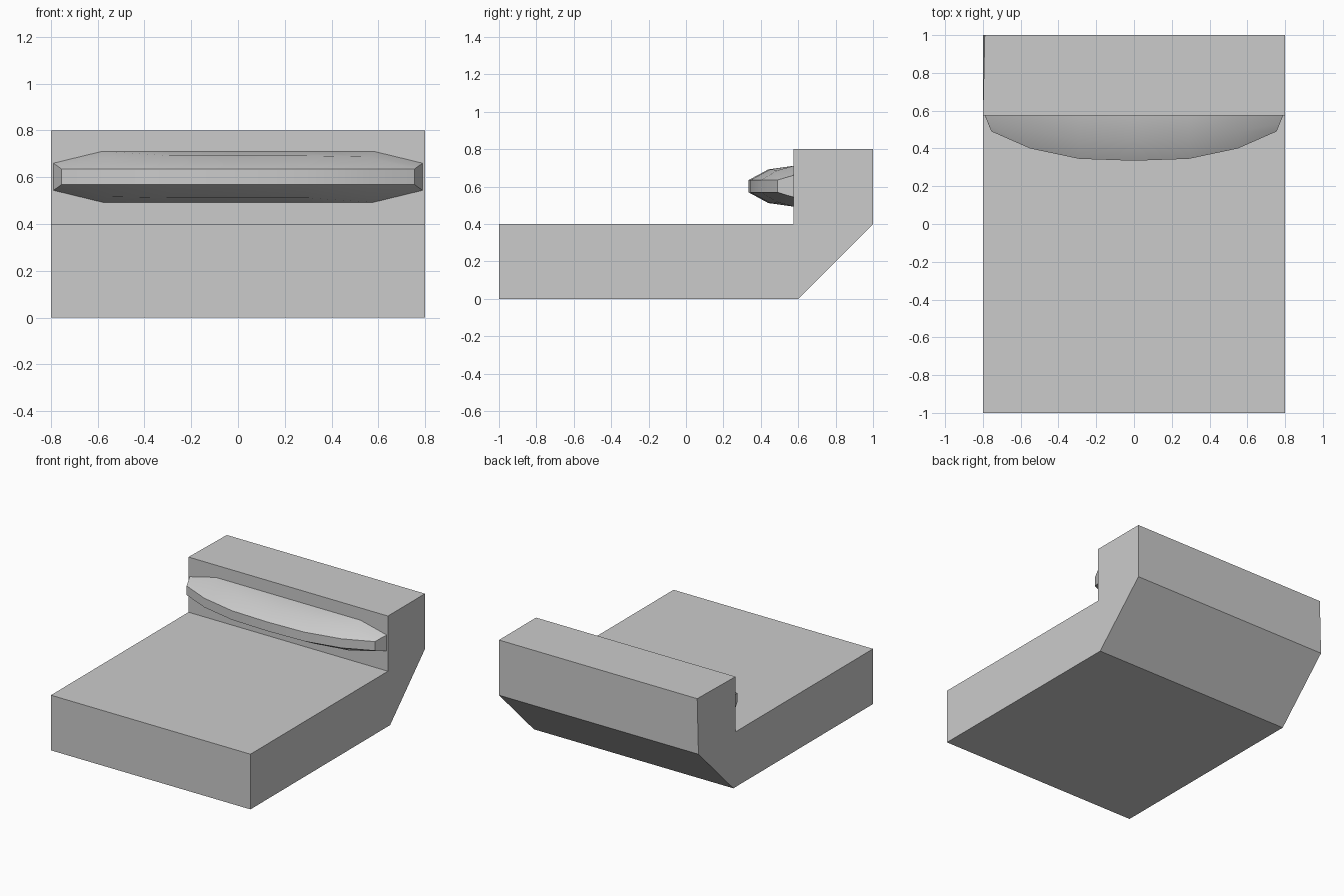
import bpy
import bmesh
import math

cube = bpy.data.objects.get("Cube")
if cube:
    bpy.data.objects.remove(cube, do_unlink=True)

# Single flat colour
grey = bpy.data.materials.new("light_grey")
grey.use_nodes = True
colour = (0.6, 0.6, 0.6, 1)
grey.diffuse_color = colour
grey.node_tree.nodes["Principled BSDF"].inputs["Base Color"].default_value = colour

HALF_WIDTH = 0.8
WALL_Y = 0.575
MID_Z = 0.602


def make_object(name, bm):
    bmesh.ops.recalc_face_normals(bm, faces=bm.faces[:])
    mesh = bpy.data.meshes.new(name)
    bm.to_mesh(mesh)
    bm.free()
    mesh.materials.append(grey)
    obj = bpy.data.objects.new(name, mesh)
    bpy.context.collection.objects.link(obj)
    return obj


# Base slab with raised back wall: side profile (y, z) extruded across x
profile = [(-1, 0), (0.6, 0), (1, 0.4), (1, 0.8), (WALL_Y, 0.8), (WALL_Y, 0.4), (-1, 0.4)]
bm = bmesh.new()
left, right = ([bm.verts.new((x, y, z)) for y, z in profile] for x in (-HALF_WIDTH, HALF_WIDTH))
bm.faces.new(left)
bm.faces.new(right)
for i in range(len(profile)):
    j = (i + 1) % len(profile)
    bm.faces.new((left[i], left[j], right[j], right[i]))
# The upper rear corner leans slightly inwards on one side
left[3].co.x += 0.01
make_object("base_and_wall", bm)

# Bowed lip on the wall: each station gives (x, y, height above middle)
# at the rim, the shoulder and the wall
stations = [
    ((0, 0.335, 0.033), (0, 0.44, 0.09), (0, WALL_Y, 0.109)),
    ((0.29, 0.345, 0.033), (0.29, 0.45, 0.09), (0.29, WALL_Y, 0.109)),
    ((0.55, 0.40, 0.033), (0.56, 0.49, 0.085), (0.58, WALL_Y, 0.109)),
    ((0.755, 0.49, 0.033), (0.772, 0.532, 0.046), (0.79, WALL_Y, 0.058)),
]
mirrored = [[(-x, y, h) for x, y, h in s] for s in reversed(stations[1:])]
bm = bmesh.new()
loops = []
for station in mirrored + stations:
    upper = [(x, y, MID_Z + h) for x, y, h in reversed(station)]
    lower = [(x, y, MID_Z - h) for x, y, h in station]
    loops.append([bm.verts.new(co) for co in upper + lower])
for a, b in zip(loops, loops[1:]):
    for i in range(len(a)):
        j = (i + 1) % len(a)
        bm.faces.new((a[i], a[j], b[j], b[i]))
bm.faces.new(loops[0])
bm.faces.new(loops[-1])
lip = make_object("curved_lip", bm)

# Smooth the lip while keeping its rim crisp
bpy.ops.object.select_all(action="DESELECT")
lip.select_set(True)
bpy.context.view_layer.objects.active = lip
bpy.ops.object.shade_smooth_by_angle(angle=math.radians(30))
